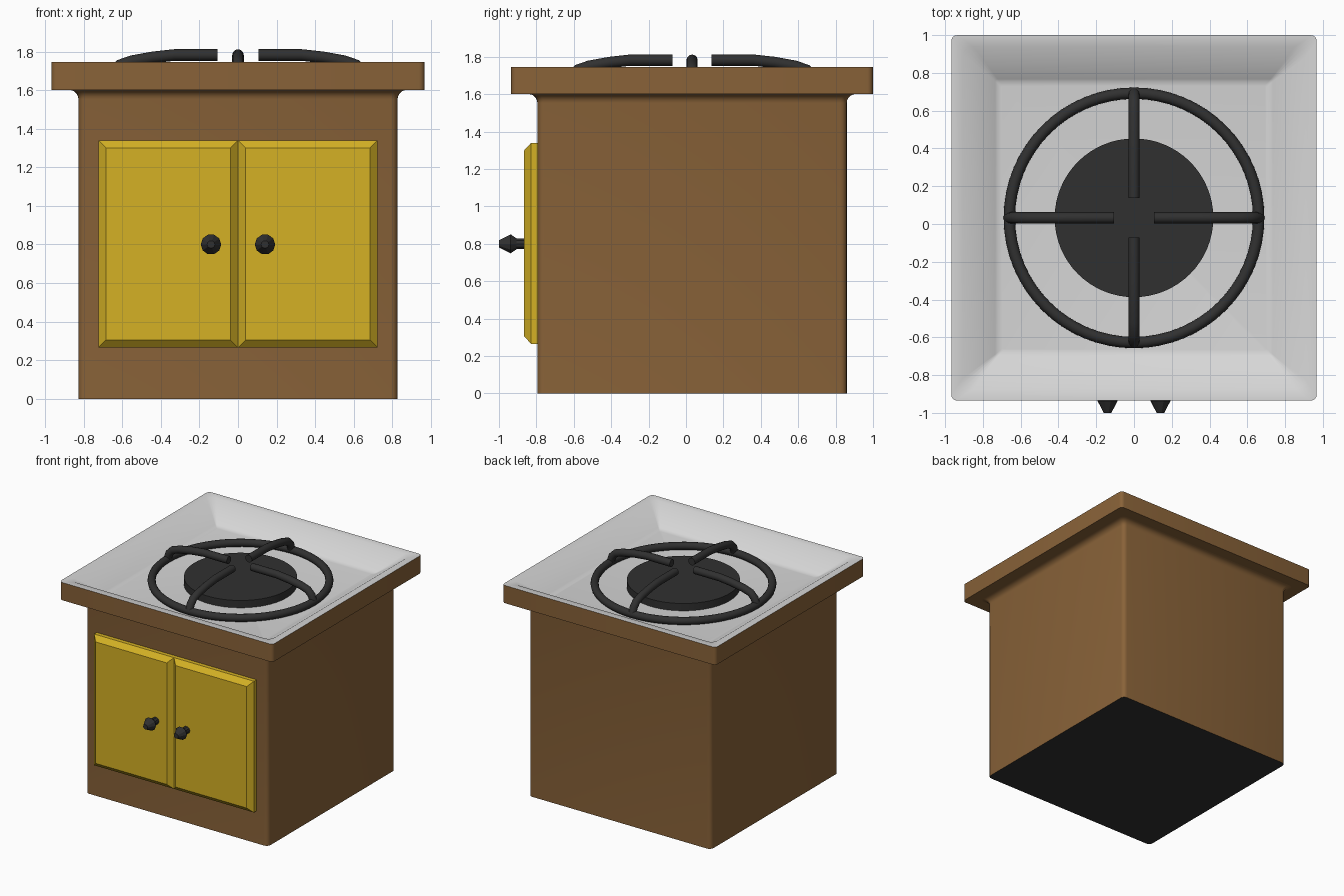
import bpy, bmesh, math
from mathutils import Matrix

if "Cube" in bpy.data.objects:
    bpy.data.objects.remove(bpy.data.objects["Cube"])

CY = 0.0325  # depth centre of the cabinet


def mat(name, rgb):
    m = bpy.data.materials.new(name)
    m.diffuse_color = (*rgb, 1)
    m.use_nodes = True
    m.node_tree.nodes["Principled BSDF"].inputs["Base Color"].default_value = m.diffuse_color
    return m


BROWN = mat("brown wood", (0.25, 0.123, 0.04))
YELLOW = mat("yellow door paint", (0.66, 0.44, 0.018))
GREY = mat("light grey enamel", (0.68, 0.68, 0.68))
DARK = mat("dark iron", (0.03, 0.03, 0.03))


def finish(name, bm, mats, angle=30):
    bmesh.ops.recalc_face_normals(bm, faces=bm.faces)
    me = bpy.data.meshes.new(name)
    bm.to_mesh(me)
    bm.free()
    for m in mats:
        me.materials.append(m)
    ob = bpy.data.objects.new(name, me)
    bpy.context.collection.objects.link(ob)
    smooth(ob, angle)
    return ob


def smooth(ob, angle=30):
    bpy.ops.object.select_all(action='DESELECT')
    ob.select_set(True)
    bpy.context.view_layer.objects.active = ob
    bpy.ops.object.shade_smooth_by_angle(angle=math.radians(angle))


def rounded_square(h, r, segs=4):
    pts = []
    for q, (sx, sy) in enumerate([(1, 1), (-1, 1), (-1, -1), (1, -1)]):
        for i in range(segs + 1):
            a = math.pi / 2 * (q + i / segs)
            pts.append((sx * (h - r) + r * math.cos(a), sy * (h - r) + r * math.sin(a)))
    return pts


def loft(levels, mat_rule):
    """Stack rounded squares (half width, corner radius, z), capped at both ends."""
    bm = bmesh.new()
    rings = [[bm.verts.new((x, y + CY, z)) for x, y in rounded_square(h, r)] for h, r, z in levels]
    for k, (a, b) in enumerate(zip(rings, rings[1:])):
        for i in range(len(a)):
            j = (i + 1) % len(a)
            bm.faces.new((a[i], a[j], b[j], b[i])).material_index = mat_rule(k)
    bm.faces.new(rings[0]).material_index = mat_rule(-1)
    bm.faces.new(rings[-1]).material_index = mat_rule(len(levels))
    return bm


# Cabinet body with a concave moulding under the worktop and a dark underside
cove = [(0.875 - 0.048 * math.cos(a), 0.035, 1.553 + 0.048 * math.sin(a))
        for a in [math.pi / 2 * i / 5 for i in range(6)]]
finish("cabinet_body", loft([(0.827, 0.035, 0)] + cove, lambda k: 1 if k == -1 else 0), [BROWN, DARK])

# Worktop: brown edge, grey rim and sunken basin
finish("worktop_basin", loft([
    (0.967, 0.03, 1.6), (0.967, 0.03, 1.745),
    (0.907, 0.055, 1.744), (0.735, 0.012, 1.626),
    (0.722, 0.01, 1.619), (0.70, 0.01, 1.615)],
    lambda k: 0 if k < 1 else 1), [BROWN, GREY], 40)


# Doors with chamfered fronts, and turned knobs
def door(name, side):
    bm = bmesh.new()
    rings = []
    for inset, y in ((0, -0.79), (0, -0.828), (0.04, -0.865)):
        x0, x1 = inset, 0.724 - inset
        z0, z1 = 0.265 + inset, 1.34 - inset
        rings.append([bm.verts.new((side * x, y, z)) for x, z in
                      ((x0, z0), (x1, z0), (x1, z1), (x0, z1))])
    for a, b in zip(rings, rings[1:]):
        for i in range(4):
            j = (i + 1) % 4
            bm.faces.new((a[i], a[j], b[j], b[i]))
    bm.faces.new(rings[0])
    bm.faces.new(rings[-1])
    finish(name, bm, [YELLOW], 15)


def knob(name, x):
    bm = bmesh.new()
    n = 10
    rings = [[bm.verts.new((x + r * math.cos(2 * math.pi * i / n), y,
                            0.8 + r * math.sin(2 * math.pi * i / n))) for i in range(n)]
             for y, r in ((-0.85, 0.03), (-0.905, 0.03), (-0.937, 0.053), (-1.0, 0.02))]
    for a, b in zip(rings, rings[1:]):
        for i in range(n):
            j = (i + 1) % n
            bm.faces.new((a[i], a[j], b[j], b[i]))
    bm.faces.new(rings[0])
    bm.faces.new(rings[-1])
    finish(name, bm, [DARK], 15)


for side, label in ((-1, "left"), (1, "right")):
    door(label + "_door", side)
    knob(label + "_knob", side * 0.14)

# Burner plate on the basin floor
bm = bmesh.new()
bmesh.ops.create_cone(bm, cap_ends=True, segments=64, radius1=0.42, radius2=0.42, depth=0.07,
                      matrix=Matrix.Translation((0, CY, 1.64)))
finish("burner_plate", bm, [DARK])

# Pan support: ring and four bent bars
bpy.ops.mesh.primitive_torus_add(location=(0, CY, 1.645), major_radius=0.66, minor_radius=0.03,
                                 major_segments=64, minor_segments=12)
ring = bpy.context.object
ring.name = "support_ring"
ring.data.materials.append(DARK)
smooth(ring, 60)

path = [(0.105, 1.782), (0.33, 1.782), (0.44, 1.77), (0.55, 1.75), (0.61, 1.73), (0.645, 1.695), (0.66, 1.645)]
for i, label in enumerate(("right", "back", "left", "front")):
    cu = bpy.data.curves.new(label + "_support_bar", 'CURVE')
    cu.dimensions = '3D'
    cu.bevel_depth = 0.03
    cu.bevel_resolution = 4
    cu.use_fill_caps = True
    sp = cu.splines.new('POLY')
    sp.points.add(len(path) - 1)
    c, s = math.cos(i * math.pi / 2), math.sin(i * math.pi / 2)
    for p, (r, z) in zip(sp.points, path):
        p.co = (r * c, r * s + CY, z, 1)
    cu.materials.append(DARK)
    bar = bpy.data.objects.new(label + "_support_bar", cu)
    bpy.context.collection.objects.link(bar)
    bpy.ops.object.select_all(action='DESELECT')
    bar.select_set(True)
    bpy.context.view_layer.objects.active = bar
    bpy.ops.object.convert(target='MESH')
    smooth(bpy.context.object, 50)
